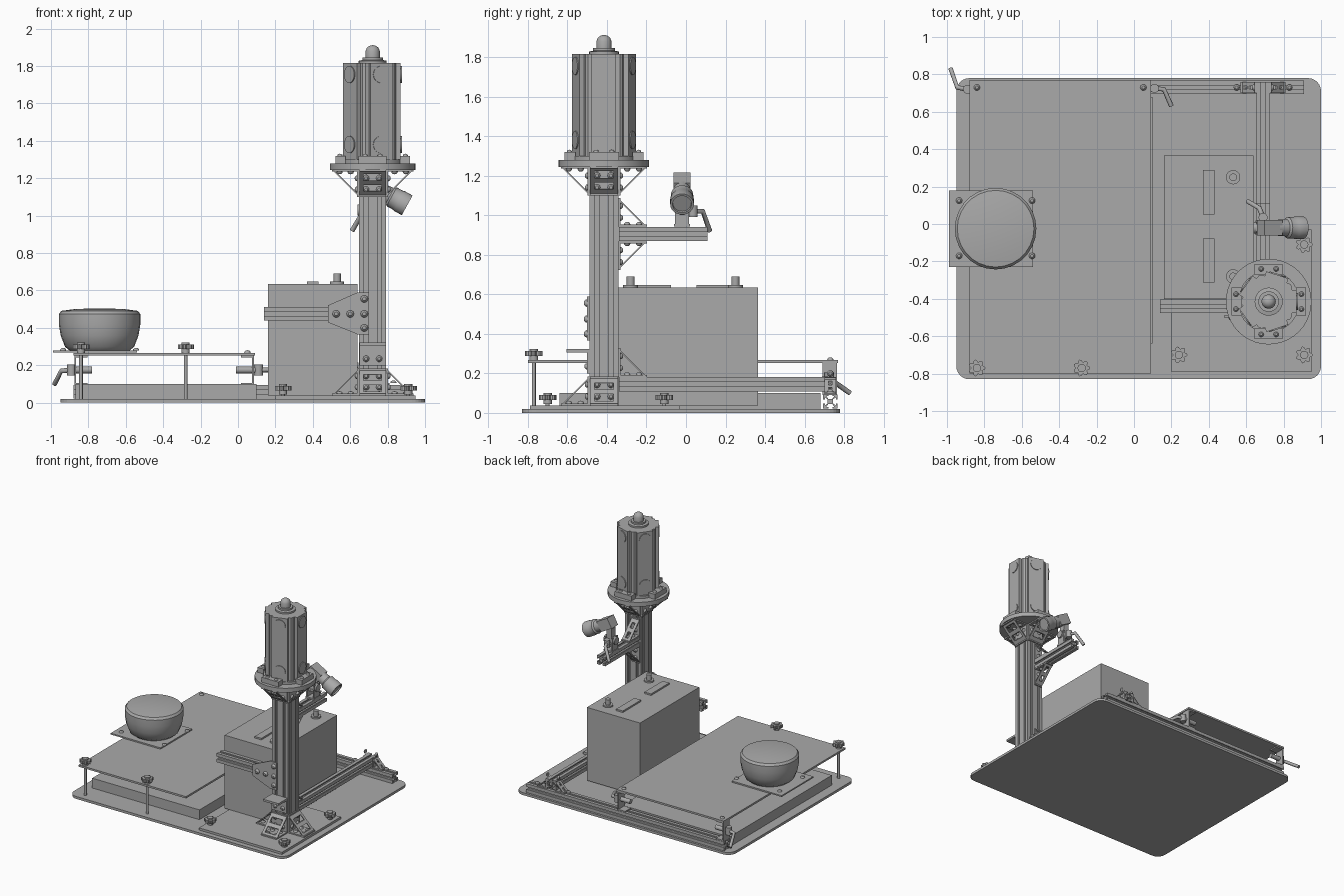
import bpy, bmesh, math
from mathutils import Matrix, Vector

cube = bpy.data.objects.get("Cube")
if cube:
    bpy.data.objects.remove(cube)

grey = bpy.data.materials.new("machine grey")
grey.use_nodes = True
tone = (0.4, 0.4, 0.4, 1)
grey.diffuse_color = tone
grey.node_tree.nodes["Principled BSDF"].inputs["Base Color"].default_value = tone

X, Y, Z = Vector((1, 0, 0)), Vector((0, 1, 0)), Vector((0, 0, 1))


def frame(origin, u, v, w):
    m = Matrix((u, v, w)).transposed().to_4x4()
    m.translation = origin
    return m


def finish(name, bm, smooth=False):
    bmesh.ops.recalc_face_normals(bm, faces=bm.faces)
    mesh = bpy.data.meshes.new(name)
    bm.to_mesh(mesh)
    bm.free()
    mesh.materials.append(grey)
    ob = bpy.data.objects.new(name, mesh)
    bpy.context.collection.objects.link(ob)
    if smooth:
        bpy.ops.object.select_all(action="DESELECT")
        ob.select_set(True)
        bpy.context.view_layer.objects.active = ob
        bpy.ops.object.shade_smooth_by_angle(angle=math.radians(35))
    return ob


def add_prism(bm, pts, w0, w1, m):
    low = [bm.verts.new(m @ Vector((a, b, w0))) for a, b in pts]
    high = [bm.verts.new(m @ Vector((a, b, w1))) for a, b in pts]
    bm.faces.new(low)
    bm.faces.new(high)
    for i in range(len(pts)):
        j = (i + 1) % len(pts)
        bm.faces.new((low[i], low[j], high[j], high[i]))


def prism(name, pts, w0, w1, m=Matrix(), smooth=False):
    bm = bmesh.new()
    add_prism(bm, pts, w0, w1, m)
    return finish(name, bm, smooth)


def rect(x0, x1, y0, y1):
    return [(x0, y0), (x1, y0), (x1, y1), (x0, y1)]


def box(name, x0, x1, y0, y1, z0, z1):
    return prism(name, rect(x0, x1, y0, y1), z0, z1)


def rounded(x0, x1, y0, y1, r, n=6):
    pts = []
    corners = [(x1 - r, y1 - r), (x0 + r, y1 - r), (x0 + r, y0 + r), (x1 - r, y0 + r)]
    for q, (cx, cy) in enumerate(corners):
        for i in range(n + 1):
            a = math.pi / 2 * (q + i / n)
            pts.append((cx + r * math.cos(a), cy + r * math.sin(a)))
    return pts


def lathe(name, origin, profile, axis=Z, sides=24):
    bm = bmesh.new()
    verts = [bm.verts.new((r, 0, h)) for r, h in profile]
    edges = [bm.edges.new(pair) for pair in zip(verts, verts[1:])]
    bmesh.ops.spin(bm, geom=verts + edges, axis=Z, cent=(0, 0, 0), angle=2 * math.pi, steps=sides)
    bmesh.ops.remove_doubles(bm, verts=bm.verts, dist=0.0001)
    turn = Vector(axis).to_track_quat("Z", "Y").to_matrix().to_4x4()
    bm.transform(Matrix.Translation(origin) @ turn)
    return finish(name, bm, True)


def rod(name, origin, r, h, axis=Z, sides=16):
    return lathe(name, origin, [(0, 0), (r, 0), (r, h), (0, h)], axis, sides)


def bolt(origin, axis=Z, r=0.017):
    lathe("bolt", origin, [(0, 0), (r, 0), (r * .9, r * .4), (r * .5, r * .75), (0, r * .8)], axis, 10)


def slotted_rail(name, m, length, nu=1, nv=1, c=0.0725):
    """Slotted extrusion, centred on the frame and running along its w axis."""
    pts, a, b = [], nu * c / 2, nv * c / 2
    sides = [((-a, -b), (1, 0), nu), ((a, -b), (0, 1), nv), ((a, b), (-1, 0), nu), ((-a, b), (0, -1), nv)]
    slot = [(-.14, 0), (-.14, .12), (-.28, .12), (-.14, .32), (.14, .32), (.28, .12), (.14, .12), (.14, 0)]
    for (px, py), (dx, dy), n in sides:
        pts.append((px, py))
        for i in range(n):
            for s, d in slot:
                t = (i + .5 + s) * c
                pts.append((px + dx * t - dy * d * c, py + dy * t + dx * d * c))
    return prism(name, pts, 0, length, m)


def gusset(name, origin, u, v, w, width, s=0.145):
    """Corner bracket: two bolted flanges and an open sloping brace."""
    m, bm, t, h = frame(origin, u, v, w), bmesh.new(), 0.01, width / 2
    add_prism(bm, rect(0, s, 0, t), -h, h, m)
    add_prism(bm, rect(0, t, 0, s), -h, h, m)
    brace = lambda f0, f1: [(s - s * f0, s * f0), (s - s * f1, s * f1),
                            (s - t - s * f1, s * f1), (s - t - s * f0, s * f0)]
    for k in (-1, 1):
        add_prism(bm, brace(0, .93), k * h, k * (h - .022), m)
    for f in (0, .4, .78):
        add_prism(bm, brace(f, f + .15), -h, h, m)
    finish(name, bm)
    rows = (-width / 4, width / 4) if width > 0.1 else (0,)
    for r in rows:
        for d in (0.045, 0.105):
            bolt(m @ Vector((d, t, r)), v)
            bolt(m @ Vector((t, d, r)), u)


def star_knob(x, y, z, foot):
    pts = []
    for i in range(28):
        a, r = 2 * math.pi * i / 28, (.046, .041, .031, .041)[i % 4]
        pts.append((x + r * math.cos(a), y + r * math.sin(a)))
    prism("star_knob", pts, z + .02, z + .045)
    rod("knob_hub", (x, y, z), .022, .055)
    rod("knob_post", (x, y, foot), .01, z - foot + .01)


def lever(name, *points):
    cu = bpy.data.curves.new(name, "CURVE")
    cu.dimensions, cu.bevel_depth, cu.bevel_resolution, cu.use_fill_caps = "3D", .013, 2, True
    sp = cu.splines.new("POLY")
    sp.points.add(len(points) - 1)
    for p, co in zip(sp.points, points):
        p.co = (*co, 1)
    cu.materials.append(grey)
    bpy.context.collection.objects.link(bpy.data.objects.new(name, cu))
    rod(name + "_hub", Vector(points[0]) - Z * .03, .024, .06)


# Base, lower slab and mounting plate
prism("base_plate", rounded(-.95, 1, -.83, .78, .07), 0, .02)
box("lower_slab", -.87, .1, -.64, .68, .02, .1)
box("mounting_plate", .2, .95, -.79, -.03, .02, .038)
for x, y in ((.24, -.7), (.91, -.7), (.91, -.11)):
    star_knob(x, y, .045, .03)

# Raised deck with front posts and rear brackets
box("deck", -.88, .09, -.8, .77, .252, .267)
for x in (-.84, -.28):
    star_knob(x, -.77, .267, .02)
for x, s in ((-.84, 1), (.05, -1)):
    box("deck_bracket_side", x - .035 * s, x - .025 * s, .69, .765, .09, .252)
    box("deck_bracket_top", x - .035, x + .035, .69, .765, .242, .252)
    box("deck_bracket_foot", x - .035, x + .035, .69, .765, .095, .105)
    rod("bracket_pin", (x - .06, .725, .175), .018, .12, X)
    bolt((x, .73, .267))
lever("left_clamp_lever", (-.89, .72, .175), (-.945, .73, .17), (-.98, .83, .1))
lever("right_clamp_lever", (.11, .725, .175), (.16, .72, .175), (.2, .63, .16))

# Slotted rails
slotted_rail("rear_rail", frame((-.88, .73, .058), Y, Z, X), 1.79)
slotted_rail("long_rail", frame((.69, -.34, .145), X, Z, Y), 1.1)
slotted_rail("battery_arm", frame((.14, -.44, .475), Y, Z, X), .51)
slotted_rail("sensor_arm", frame((.69, -.34, .905), X, Z, Y), .45)
slotted_rail("tower", frame((.72, -.415, .02), X, Y, Z), 1.225, 2, 2)
for s in (-1, 1):
    gusset("rear_rail_gusset", Vector((.69 + s * .036, .73, .095)), X * s, Z, Y, .06, .085)

# Tower corner gussets at foot, rail, sensor arm and head
for d in (X, -X, Y, -Y):
    side = Vector((.72, -.415, 0)) + d * .0725
    w = d.cross(Z)
    gusset("head_gusset", side + Z * 1.245, d, -Z, w, .14)
    if d != Y:
        gusset("foot_gusset", side + Z * .038, d, Z, w, .14)
back = Vector((.69, -.3425, 0))
gusset("rail_gusset", back + Z * .182, Y, Z, X, .07)
gusset("arm_upper_gusset", back + Z * .942, Y, Z, X, .07)
gusset("arm_lower_gusset", back + Z * .868, Y, -Z, X, .07)

# Joining plate for the battery arm, and the small front shelf
prism("joining_plate", [(.48, .43), (.48, .52), (.64, .59), (.7, .59), (.7, .365), (.64, .365)],
      -.5, -.488, frame((0, 0, 0), X, Z, Y))
for x, z in ((.525, .475), (.6, .475), (.675, .475), (.675, .555), (.675, .4)):
    bolt((x, -.5, z), -Y, .02)
box("front_shelf", .65, .79, -.605, -.488, .305, .322)
box("shelf_back", .65, .79, -.5, -.488, .2, .305)
for x in (.685, .755):
    bolt((x, -.5, .235), -Y)

# Battery with handles and terminals
box("battery", .16, .64, -.4, .365, .038, .635)
for y in (.17, -.195):
    box("battery_handle", .37, .43, y - .118, y + .118, .635, .648)
for y in (.25, -.28):
    lathe("terminal", (.53, y, .635), [(0, 0), (.038, 0), (.038, .012), (.02, .012), (.02, .055), (0, .055)])

# Dome receiver on its plate
box("receiver_plate", -.99, -.54, -.23, .18, .268, .279)
lathe("receiver", (-.74, -.025, .279), [(0, 0), (.16, 0), (.185, .02), (.208, .08), (.218, .14), (.218, .195),
      (.205, .212), (.13, .222), (0, .226)], Z, 28)
for x in (-.935, -.545):
    for y in (-.17, .125):
        bolt((x, y, .279))

# Head disc and five sided sensor column
head = Vector((.72, -.415, 0))
lathe("head_disc", head, [(0, 1.245), (.229, 1.245), (.229, 1.28), (0, 1.28)], Z, 40)
lathe("column_foot", head, [(0, 1.28), (.165, 1.28), (.165, 1.3), (0, 1.3)], Z, 30)
column = []
for i in range(5):
    turn = Matrix.Rotation(2 * math.pi * i / 5, 2)
    for p in ((.125, -.08), (.125, -.062), (.15, -.062), (.15, .062), (.125, .062), (.125, .08)):
        column.append(tuple(turn @ Vector(p)))
prism("column", column, 1.3, 1.815, Matrix.Translation(head))
for i in range(5):
    a = 2 * math.pi * i / 5
    out = Vector((math.cos(a), math.sin(a), 0))
    for z in (1.38, 1.755):
        rod("lens_disc", head + out * .15 + Z * z, .046, .006, out, 20)
for i in range(4):
    a = math.pi / 2 * i
    d = Vector((math.cos(a), math.sin(a), 0))
    m = frame(head + d * .175, d, Z.cross(d), Z)
    prism("column_clamp", rect(-.03, .025, -.075, .075), 1.28, 1.32, m)
    for t in (-.04, .04):
        bolt(m @ Vector((0, t, 1.32)), Z, .014)
lathe("column_cap", head, [(0, 1.815), (.075, 1.815), (.075, 1.828), (.055, 1.832), (.055, 1.845), (.038, 1.845),
      (.038, 1.88), (.031, 1.898), (.017, 1.908), (0, 1.912)])

# Tilted camera on the sensor arm
box("camera_foot", .65, .73, -.06, .02, .942, .955)
for x in (.655, .715):
    box("camera_cheek", x, x + .012, -.055, .015, .955, 1.06)
rod("camera_pivot", (.64, -.02, 1.03), .03, .1, X)
box("camera_neck", .668, .714, -.045, .005, 1.0, 1.13)
aim = Vector((.87, 0, -.48)).normalized()
body = frame(Vector((.73, -.02, 1.15)), aim, Y, aim.cross(Y))
prism("camera_body", rect(-.06, .05, -.042, .042), -.042, .042, body)
lathe("camera_lens", (.76, -.02, 1.135), [(0, 0), (.042, 0), (.046, .06), (.057, .07), (.057, .11), (.06, .115),
      (.06, .165), (.048, .165), (.046, .155), (0, .155)], aim)
lever("camera_lever", (.69, .035, 1.02), (.67, .085, 1.02), (.61, .12, .92))
